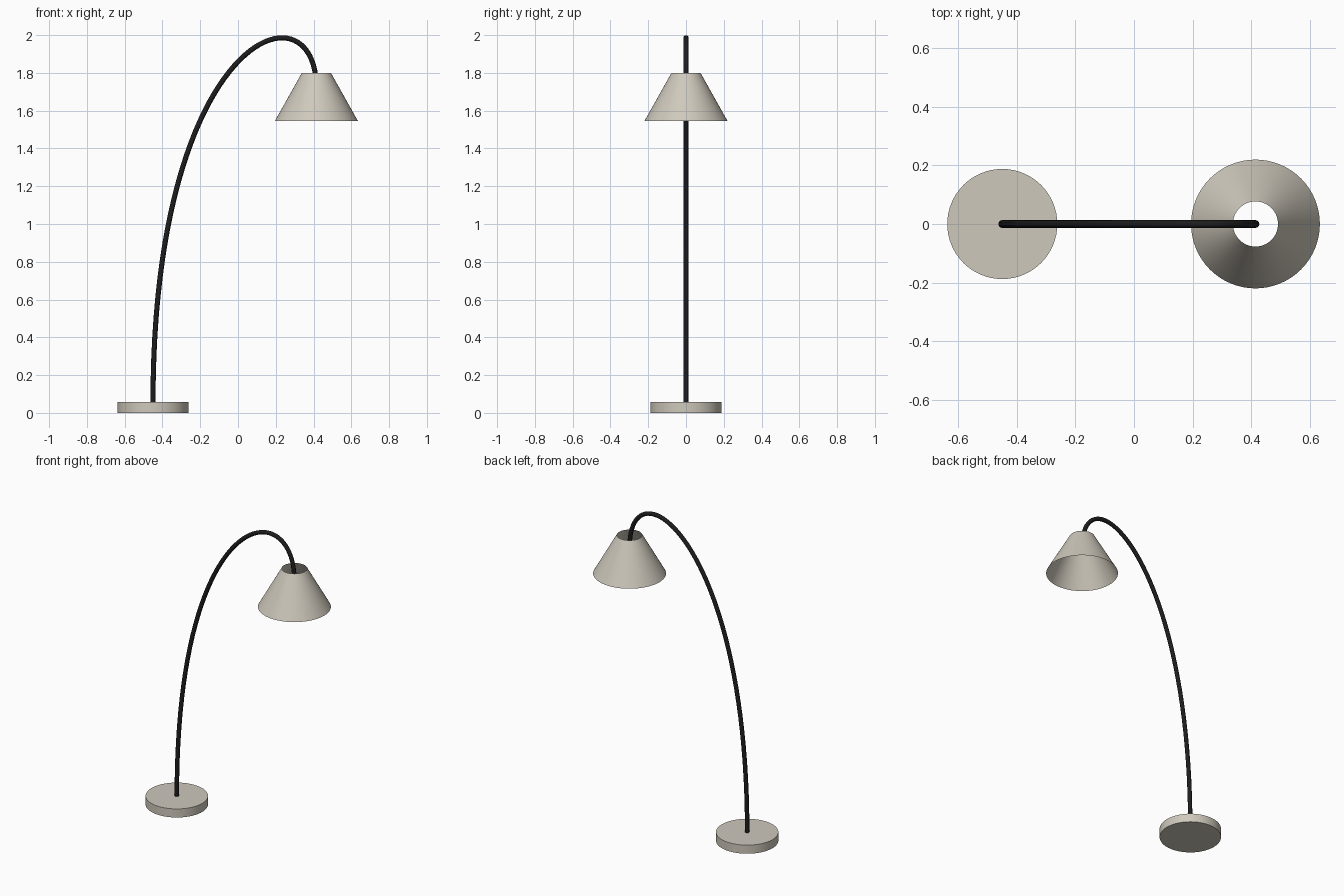
import bpy
import bmesh
import math

cube = bpy.data.objects.get("Cube")
if cube:
    bpy.data.objects.remove(cube, do_unlink=True)

BASE_X, SHADE_X = -0.45, 0.415
BASE_TOP = 0.057
ARM_END = 1.72


def material(name, rgb):
    mat = bpy.data.materials.new(name)
    mat.use_nodes = True
    mat.diffuse_color = (*rgb, 1)
    mat.node_tree.nodes["Principled BSDF"].inputs["Base Color"].default_value = (*rgb, 1)
    return mat


def frustum(name, x, bottom, top, r_bottom, r_top, capped, mat):
    """Upright round part, either closed or an open sheet."""
    bm = bmesh.new()
    bmesh.ops.create_cone(bm, cap_ends=capped, segments=64, radius1=r_bottom,
                          radius2=r_top, depth=top - bottom)
    mesh = bpy.data.meshes.new(name)
    bm.to_mesh(mesh)
    bm.free()
    mesh.materials.append(mat)
    obj = bpy.data.objects.new(name, mesh)
    obj.location = (x, 0, (bottom + top) / 2)
    bpy.context.collection.objects.link(obj)
    smooth(obj)
    return obj


def smooth(obj):
    bpy.ops.object.select_all(action="DESELECT")
    obj.select_set(True)
    bpy.context.view_layer.objects.active = obj
    bpy.ops.object.shade_smooth_by_angle(angle=math.radians(35))


beige = material("warm beige", (0.62, 0.58, 0.50))
black = material("soft black", (0.012, 0.012, 0.013))

# Round foot and open conical shade
frustum("base", BASE_X, 0, BASE_TOP, 0.188, 0.188, True, beige)
frustum("shade", SHADE_X, 1.545, 1.80, 0.22, 0.077, False, beige)

# Arched arm: one bezier span, vertical at both ends
curve = bpy.data.curves.new("arm", "CURVE")
curve.dimensions = "3D"
curve.resolution_u = 48
curve.bevel_depth = 0.0135
curve.bevel_resolution = 4
curve.use_fill_caps = True
spline = curve.splines.new("BEZIER")
spline.bezier_points.add(1)
start, end = spline.bezier_points
for point, x, z, before, after in ((start, BASE_X, BASE_TOP, -0.1, 2.02),
                                   (end, SHADE_X, ARM_END, 2.295, 1.6)):
    point.handle_left_type = point.handle_right_type = "FREE"
    point.co = (x, 0, z)
    point.handle_left = (x, 0, before)
    point.handle_right = (x, 0, after)
curve.materials.append(black)
arm = bpy.data.objects.new("arm", curve)
bpy.context.collection.objects.link(arm)
bpy.ops.object.select_all(action="DESELECT")
arm.select_set(True)
bpy.context.view_layer.objects.active = arm
bpy.ops.object.convert(target="MESH")
smooth(bpy.context.view_layer.objects.active)
